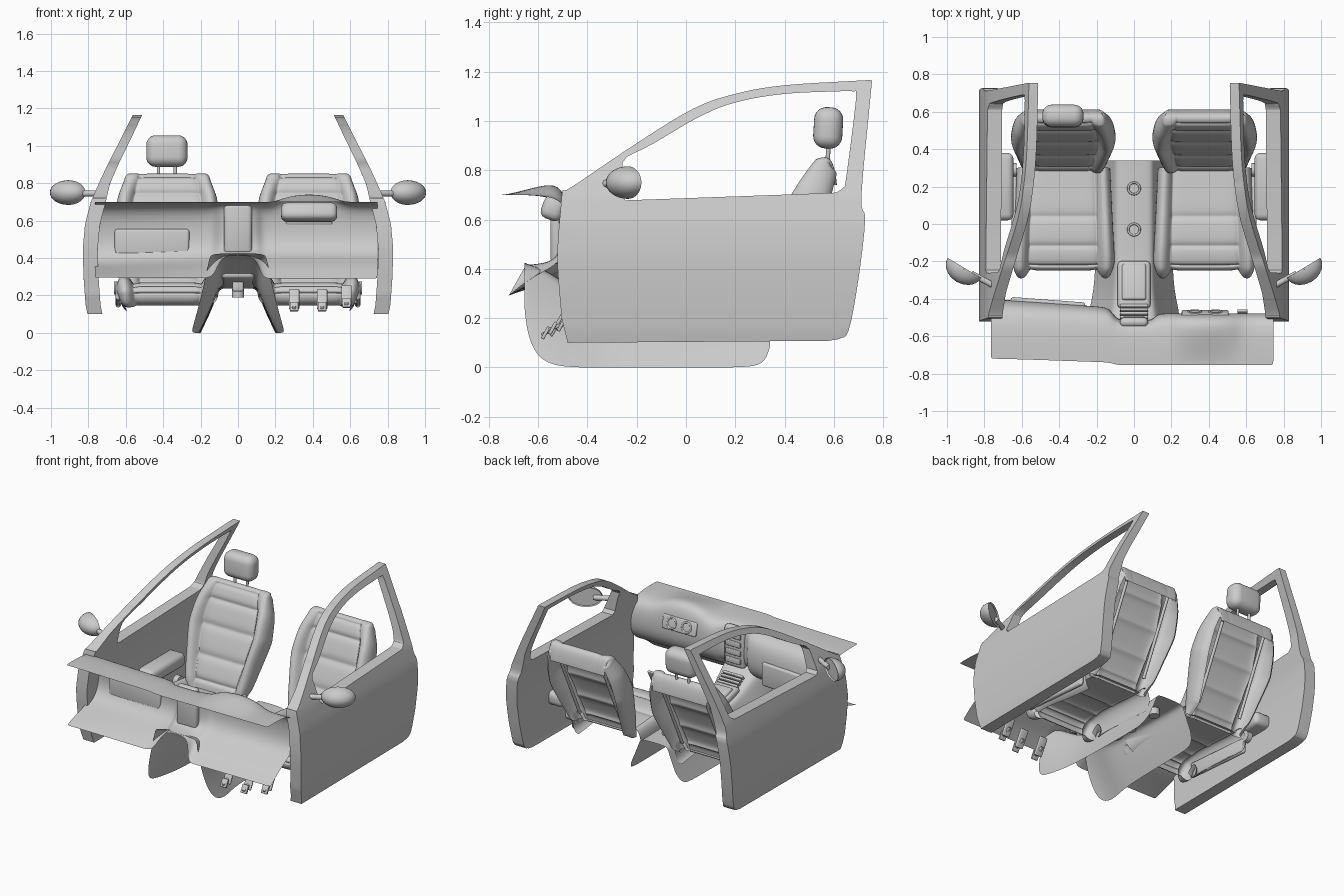
import bpy, bmesh, math
from mathutils import Vector, Matrix, Euler

if "Cube" in bpy.data.objects:
    bpy.data.objects.remove(bpy.data.objects["Cube"])


def finish(name, bm, mirror=False, sub=0, angle=35):
    bmesh.ops.recalc_face_normals(bm, faces=bm.faces[:])
    me = bpy.data.meshes.new(name)
    bm.to_mesh(me)
    bm.free()
    ob = bpy.data.objects.new(name, me)
    bpy.context.collection.objects.link(ob)
    if mirror:
        ob.modifiers.new("mirror", 'MIRROR').use_mirror_merge = False
    if sub:
        ob.modifiers.new("sub", 'SUBSURF').levels = sub
        ob.modifiers["sub"].render_levels = sub
    bpy.ops.object.select_all(action='DESELECT')
    ob.select_set(True)
    bpy.context.view_layer.objects.active = ob
    bpy.ops.object.shade_smooth_by_angle(angle=math.radians(180 if sub else angle))
    return ob


def spline(pts, n):
    """Catmull-Rom curve through pts, n steps per span."""
    P = [Vector(p) for p in pts]
    P = [2 * P[0] - P[1]] + P + [2 * P[-1] - P[-2]]
    out = []
    for a, b, c, d in zip(P, P[1:], P[2:], P[3:]):
        for i in range(n):
            t = i / n
            out.append(0.5 * (2*b + (c-a)*t + (2*a-5*b+4*c-d)*t*t + (3*b-a-3*c+d)*t**3))
    return out + [P[-2]]


def lerp_table(tab, v):
    for (a, x), (b, y) in zip(tab, tab[1:]):
        if v <= b:
            return x + (y - x) * max(0, (v - a) / (b - a))
    return tab[-1][1]


def sheet(name, rows, sub=2):
    bm = bmesh.new()
    V = [[bm.verts.new(p) for p in r] for r in rows]
    for r, s in zip(V, V[1:]):
        for i in range(len(r) - 1):
            bm.faces.new((r[i], r[i+1], s[i+1], s[i]))
    return finish(name, bm, sub=sub)


def box(name, loc, size, rot=(0, 0, 0), bevel=0.01, seg=3, mirror=False):
    bm = bmesh.new()
    bmesh.ops.create_cube(bm, size=1)
    bmesh.ops.scale(bm, vec=size, verts=bm.verts)
    bmesh.ops.bevel(bm, geom=bm.edges[:], offset=bevel, segments=seg, profile=0.5, affect='EDGES')
    bm.transform(Matrix.Translation(loc) @ Euler(rot).to_matrix().to_4x4())
    return finish(name, bm, mirror)


def rod(name, a, b, r, mirror=False):
    a, b = Vector(a), Vector(b)
    bm = bmesh.new()
    bmesh.ops.create_cone(bm, cap_ends=True, segments=20, radius1=r, radius2=r, depth=(b-a).length)
    q = (b - a).to_track_quat('Z', 'Y').to_matrix().to_4x4()
    bm.transform(Matrix.Translation((a + b) / 2) @ q)
    return finish(name, bm, mirror)


def ring(name, loc, r, minor, rot=(0, 0, 0)):
    bpy.ops.mesh.primitive_torus_add(location=loc, rotation=rot, major_radius=r, minor_radius=minor,
                                     major_segments=28, minor_segments=8)
    bpy.context.object.name = name
    bpy.ops.object.shade_smooth()


# doors: side outline with window hole, bent to the body curve, then thickened
outer_x = [(.1, .805), (.15, .815), (.3, .826), (.45, .83), (.58, .818), (.7, .787), (.8, .744), (.9, .697), (1.05, .62), (1.17, .56)]
thick = [(.1, .08), (.7, .08), (.8, .06), (1.17, .05)]
outline = [(-.48, .1), (.58, .108)] + spline([(.62, .115), (.66, .15), (.7, .36), (.727, .6), (.712, .7), (.755, 1.165)], 4)
outline += spline([(.74, 1.166), (.4, 1.145), (.2, 1.11), (.03, 1.05), (-.2, .91), (-.46, .735), (-.5, .72)], 5)
outline += spline([(-.505, .69), (-.522, .45), (-.505, .2)], 4)
window = [(-.245, .678), (.59, .708)] + spline([(.61, .71), (.638, .73), (.65, .77), (.69, 1.09), (.68, 1.12)], 3)
window += spline([(.66, 1.122), (.4, 1.11), (.2, 1.075), (.05, 1.015), (-.13, .91), (-.24, .855)], 5)
window += [(-.258, .83), (-.262, .70)]
bm = bmesh.new()
for loop in (outline, window):
    vs = [bm.verts.new((0, p[0], p[1])) for p in loop]
    for a, b in zip(vs, vs[1:] + vs[:1]):
        bm.edges.new((a, b))
bmesh.ops.triangle_fill(bm, use_beauty=True, edges=bm.edges[:], normal=(1, 0, 0))
for i in range(1, 27):
    bmesh.ops.bisect_plane(bm, geom=bm.verts[:] + bm.edges[:] + bm.faces[:], plane_co=(0, 0, .11 + i * .04), plane_no=(0, 0, 1))
inner = bmesh.ops.extrude_face_region(bm, geom=bm.faces[:])['geom']
inner = {v for v in inner if isinstance(v, bmesh.types.BMVert)}
for v in bm.verts:
    v.co.x = lerp_table(outer_x, v.co.z) - (lerp_table(thick, v.co.z) if v in inner else 0)
finish("door", bm, mirror=True)
box("door_armrest", (.71, .2, .35), (.13, .36, .09), bevel=.03, mirror=True)

# wing mirrors: half ellipsoid shell with flat glass
bm = bmesh.new()
bmesh.ops.create_uvsphere(bm, u_segments=28, v_segments=16, radius=1)
bmesh.ops.bisect_plane(bm, geom=bm.verts[:] + bm.edges[:] + bm.faces[:], plane_co=(0, 0, 0), plane_no=(0, 1, 0), clear_outer=True)
rim = bmesh.ops.holes_fill(bm, edges=[e for e in bm.edges if e.is_boundary])['faces']
bmesh.ops.inset_region(bm, faces=rim, thickness=.06, depth=-.12)
bm.transform(Matrix.Translation((.906, -.235, .75)) @ Matrix.Rotation(math.radians(31), 4, 'Z') @ Matrix.Diagonal((.105, .085, .066, 1)))
finish("wing_mirror", bm, mirror=True)
rod("mirror_arm", (.73, -.34, .745), (.87, -.265, .745), .016, mirror=True)


# seats: padded sheets swept along a side profile, with seams and side bolsters
SECTION = [(.86, -.12), (.97, -.1), (1.02, -.04), (.97, .02), (.87, .045), (.76, .03), (.69, -.004), (.66, -.01), (.62, 0), (.3, 0)]
SECTION = [(-a, o) for a, o in SECTION] + [(0, 0)] + SECTION[::-1]


def pad(name, cx, profile, widths, seams, rise, wrap):
    """rise and wrap scale the bolster height and side depth along the profile."""
    path = spline(profile, 8)
    n = len(path) - 1
    ts = [0, .02]
    for s in seams:
        ts += [s - .015, s, s + .015]
    ts = sorted(ts + [(a + b) / 2 for a, b in zip([0] + seams, seams + [1])] + [.97, 1])
    rows = []
    for t in ts:
        i = min(int(t * n), n - 1)
        p = path[i].lerp(path[i+1], t * n - i)
        d = (path[min(i+2, n)] - path[max(i-1, 0)]).normalized()
        nrm = Vector((-d.y, d.x))
        w = lerp_table(widths, t)
        rows.append([])
        for a, o in SECTION:
            off = o * lerp_table(rise if o > 0 else wrap, t) - (.018 if t in seams and abs(a) < .68 else 0)
            q = p + nrm * off
            rows[-1].append((cx + a * w, q.x, q.y))
    return sheet(name, rows, 2)


for s, side in ((-1, "left"), (1, "right")):
    cx = s * .378
    pad(side + "_seat_cushion", cx, [(-.2, .145), (-.245, .17), (-.25, .225), (-.2, .265), (-.05, .27), (.12, .25), (.3, .235)],
        [(0, .24), (.2, .26), (.5, .275), (1, .25)], [.3, .45, .6, .76], [(0, .25), (.15, 1), (1, 1)], [(0, .25), (.15, 1), (1, 1)])
    pad(side + "_seat_back", cx, [(.28, .22), (.3, .3), (.375, .48), (.46, .68), (.52, .82), (.565, .872), (.605, .84), (.612, .74)],
        [(0, .215), (.12, .22), (.25, .25), (.36, .28), (.46, .27), (.57, .232), (.7, .215), (.86, .205), (1, .2)],
        [.13, .25, .37, .49, .6], [(0, .2), (.15, .6), (.3, 1.1), (.42, 1.1), (.56, .3), (.65, .05), (1, 0)],
        [(0, .3), (.15, .9), (.35, 1.1), (.6, .8), (.72, .3), (1, .1)])
    # outer trim, recliner and frame rails
    box(side + "_seat_trim", (cx + s * .262, .03, .205), (.03, .5, .1), rot=(-.08, 0, 0), bevel=.014)
    rod(side + "_recliner", (cx + s * .25, .29, .24), (cx + s * .285, .29, .24), .035)
    for k in (-.16, .16):
        rod(side + "_back_rail", (cx + k, .35, .3), (cx + k, .59, .8), .01)

# headrest on the left seat only
box("headrest", (-.38, .577, .972), (.22, .118, .168), rot=(-.06, 0, 0), bevel=.05, seg=6)
for x in (-.425, -.335):
    rod("headrest_post", (x, .575, .83), (x, .578, .91), .009)

# dashboard: open C-shaped sheet, deeper on the left, hooded on the right
RIGHT = [(-.755, .70), (-.72, .70), (-.62, .70), (-.53, .69), (-.485, .65), (-.475, .55), (-.485, .47), (-.53, .41), (-.62, .37), (-.69, .315), (-.72, .29)]
LEFT = [(-.72, .70), (-.69, .70), (-.57, .70), (-.47, .685), (-.42, .63), (-.4, .53), (-.405, .43), (-.46, .37), (-.57, .34), (-.67, .31), (-.71, .295)]
MID = [(-.755, .70), (-.72, .70), (-.65, .70), (-.58, .695), (-.53, .68), (-.52, .6), (-.515, .52), (-.515, .46), (-.55, .43), (-.6, .42), (-.65, .415)]
HOOD = [0, .003, .03, .062, .05]
rows = []
for x in (-.765, -.75, -.6, -.4, -.2, -.125, -.095, 0, .095, .125, .18, .23, .3, .38, .46, .53, .58, .69, .725, .745):
    rows.append([])
    for i in range(11):
        y, z = RIGHT[i]
        if abs(x) < .1:
            y, z = MID[i]
        elif x < 0:
            f = min(1, max(0, (-x - .1) / .6)) * .6 + .4
            y += (LEFT[i][0] - y) * f
            z += (LEFT[i][1] - z) * f
        if i < 5 and .18 < x < .58:
            z += HOOD[i] * math.sin(math.pi * (x - .18) / .4) ** .7
        rows[-1].append((x, y, z))
sheet("dashboard", rows, 2)
box("glovebox_lid", (-.46, -.422, .477), (.4, .034, .155), rot=(0, 0, -.075), bevel=.014)
box("instrument_pod", (.38, -.54, .645), (.3, .09, .095), rot=(-.35, 0, 0), bevel=.03)
box("instrument_plate", (.38, -.478, .61), (.25, .018, .09), rot=(.25, 0, 0), bevel=.008)
for x in (.325, .435):
    ring("gauge", (x, -.47, .612), .032, .006, rot=(math.pi / 2 + .25, 0, 0))

# centre stack with controls
box("centre_stack", (0, -.525, .555), (.15, .05, .27), bevel=.022)
for i in range(4):
    box("stack_control", (0, -.498, .47 + i * .055), (.11, .014, .036), bevel=.005)

# tunnel console: arch section swept along y, ends open
rows = []
for y, wb, wt, zt, zb in [(-.655, .25, .15, .425, .24), (-.645, .25, .15, .42, .14), (-.61, .252, .14, .41, .05), (-.55, .252, .125, .385, .01),
                          (-.46, .24, .11, .32, 0), (-.36, .215, .1, .27, 0), (-.2, .205, .1, .25, 0), (.1, .2, .1, .245, 0),
                          (.27, .2, .1, .24, 0), (.32, .2, .1, .24, .02), (.34, .2, .1, .24, .08)]:
    half = [(wt + (wb - wt) * (1 - (zb + (zt - zb) * k) / zt) ** 1.2, zb + (zt - zb) * k) for k in (0, .03, .35, .7, .9)]
    half += [(wt * .9, zt - .004), (wt * .5, zt)]
    rows.append([(-a, y, z) for a, z in half] + [(0, y, zt)] + [(a, y, z) for a, z in half[::-1]])
sheet("tunnel_console", rows, 2)
for y in (-.03, .19):
    ring("cup_holder_rim", (0, y, .247), .031, .006)
    rod("cup_holder", (0, y, .19), (0, y, .235), .033)
box("shifter_surround", (0, -.325, .285), (.175, .26, .045), rot=(-.25, 0, 0), bevel=.02)
box("shifter_pad", (0, -.31, .302), (.13, .2, .03), rot=(-.25, 0, 0), bevel=.013)
for i in range(4):
    box("console_rib", (0, -.5 + i * .02, .372 - i * .013), (.15, .015, .03), rot=(-.5, 0, 0), bevel=.005)
box("shifter_base", (0, -.33, .25), (.06, .07, .06), bevel=.012)

# pedals: tilted pad, arm and side bracket
for x, y, z in ((.3, -.5, .19), (.45, -.5, .19), (.58, -.47, .21)):
    box("pedal_pad", (x, y - .02, z - .01), (.055, .014, .12), rot=(-.5, 0, 0), bevel=.005)
    box("pedal_arm", (x, y - .045, z - .04), (.02, .09, .014), rot=(.4, 0, 0), bevel=.004)
    box("pedal_foot", (x, y - .07, z - .05), (.045, .014, .055), rot=(-.5, 0, 0), bevel=.004)
